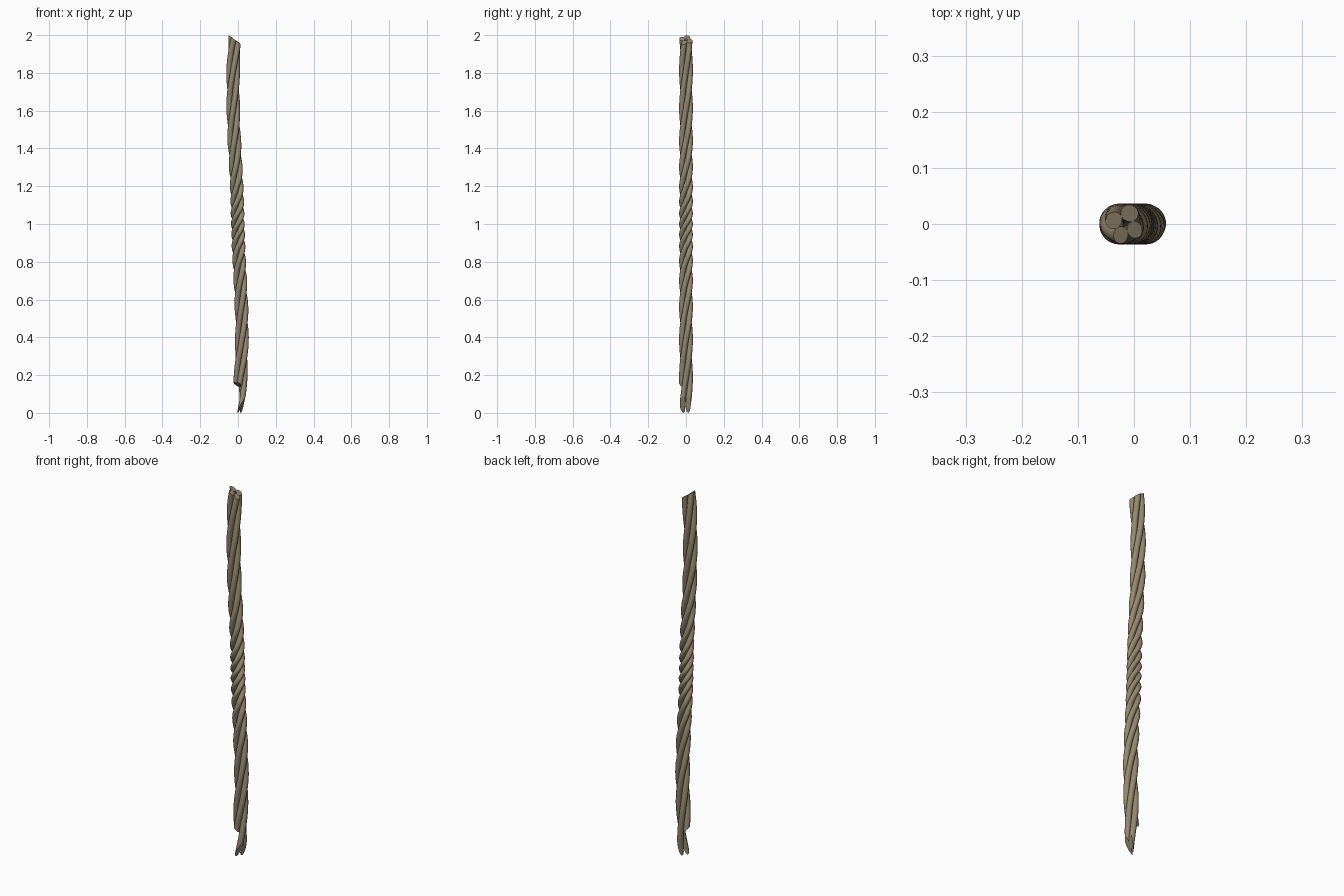
import bpy, bmesh, math

if "Cube" in bpy.data.objects:
    bpy.data.objects.remove(bpy.data.objects["Cube"])

STRANDS, SIDES, RINGS = 4, 20, 240
ORBIT, RADIUS = 0.0212, 0.0152

# rope centre line: (height, x)
PATH = [(0, 0.006), (0.1, 0.010), (0.2, 0.014), (0.35, 0.020), (0.5, 0.020),
        (0.7, 0.012), (0.85, 0.004), (1.0, -0.001), (1.15, -0.005),
        (1.3, -0.012), (1.5, -0.022), (1.7, -0.026), (1.85, -0.024), (2.0, -0.015)]


def centre_x(z):
    # smooth Catmull-Rom style interpolation through the path points
    z = min(max(z, 0.0), 2.0)
    n = len(PATH)
    i = max(k for k in range(n - 1) if PATH[k][0] <= z)

    def slope(k):
        a, b = PATH[max(k - 1, 0)], PATH[min(k + 1, n - 1)]
        return (b[1] - a[1]) / (b[0] - a[0])
    (z0, x0), (z1, x1) = PATH[i], PATH[i + 1]
    h = z1 - z0
    t = (z - z0) / h
    return ((2*t**3 - 3*t**2 + 1) * x0 + (t**3 - 2*t**2 + t) * h * slope(i)
            + (3*t**2 - 2*t**3) * x1 + (t**3 - t**2) * h * slope(i + 1))


def raw_twist(z):
    # loose at both ends, tight in the middle
    return 6.0 * z + 4.4 * math.atan((z - 1.0) / 0.2)


TOTAL = math.radians(1372)
Z_LOW, Z_TOP = 0.08, 1.975
SCALE = TOTAL / (raw_twist(Z_TOP) - raw_twist(Z_LOW))


def twist(z):
    return (raw_twist(z) - raw_twist(Z_LOW)) * SCALE


mat = bpy.data.materials.new("rope tan")
mat.diffuse_color = (0.305, 0.25, 0.16, 1)
mat.use_nodes = True
mat.node_tree.nodes["Principled BSDF"].inputs["Base Color"].default_value = mat.diffuse_color

for s in range(STRANDS):
    a = math.radians(45 + 90 * s)
    bm = bmesh.new()
    columns = []
    for k in range(SIDES):
        b = 2 * math.pi * k / SIDES
        ox = ORBIT * math.cos(a) + RADIUS * math.cos(b)
        oy = ORBIT * math.sin(a) + RADIUS * math.sin(b)
        # slanted ends: two long pointed strands, two shorter ones
        lx = RADIUS * math.cos(b)
        low = 2.8 * (lx + RADIUS) if math.cos(a) > 0 else 0.15 - 0.8 * lx
        top = Z_TOP - 0.7 * (ox * math.cos(TOTAL) - oy * math.sin(TOTAL))
        col = []
        for i in range(RINGS + 1):
            z = low + (top - low) * i / RINGS
            c, d = math.cos(twist(z)), math.sin(twist(z))
            col.append(bm.verts.new((centre_x(z) + ox * c - oy * d, ox * d + oy * c, z)))
        columns.append(col)
    for k in range(SIDES):
        p, q = columns[k], columns[(k + 1) % SIDES]
        for i in range(RINGS):
            bm.faces.new((p[i], q[i], q[i + 1], p[i + 1]))
    # end caps
    bm.faces.new([c[-1] for c in columns])
    bm.faces.new([c[0] for c in reversed(columns)])
    mesh = bpy.data.meshes.new(f"rope_strand_{s + 1}")
    bm.to_mesh(mesh)
    bm.free()
    mesh.materials.append(mat)
    obj = bpy.data.objects.new(mesh.name, mesh)
    bpy.context.collection.objects.link(obj)
    bpy.ops.object.select_all(action='DESELECT')
    obj.select_set(True)
    bpy.context.view_layer.objects.active = obj
    bpy.ops.object.shade_smooth_by_angle(angle=math.radians(40))
